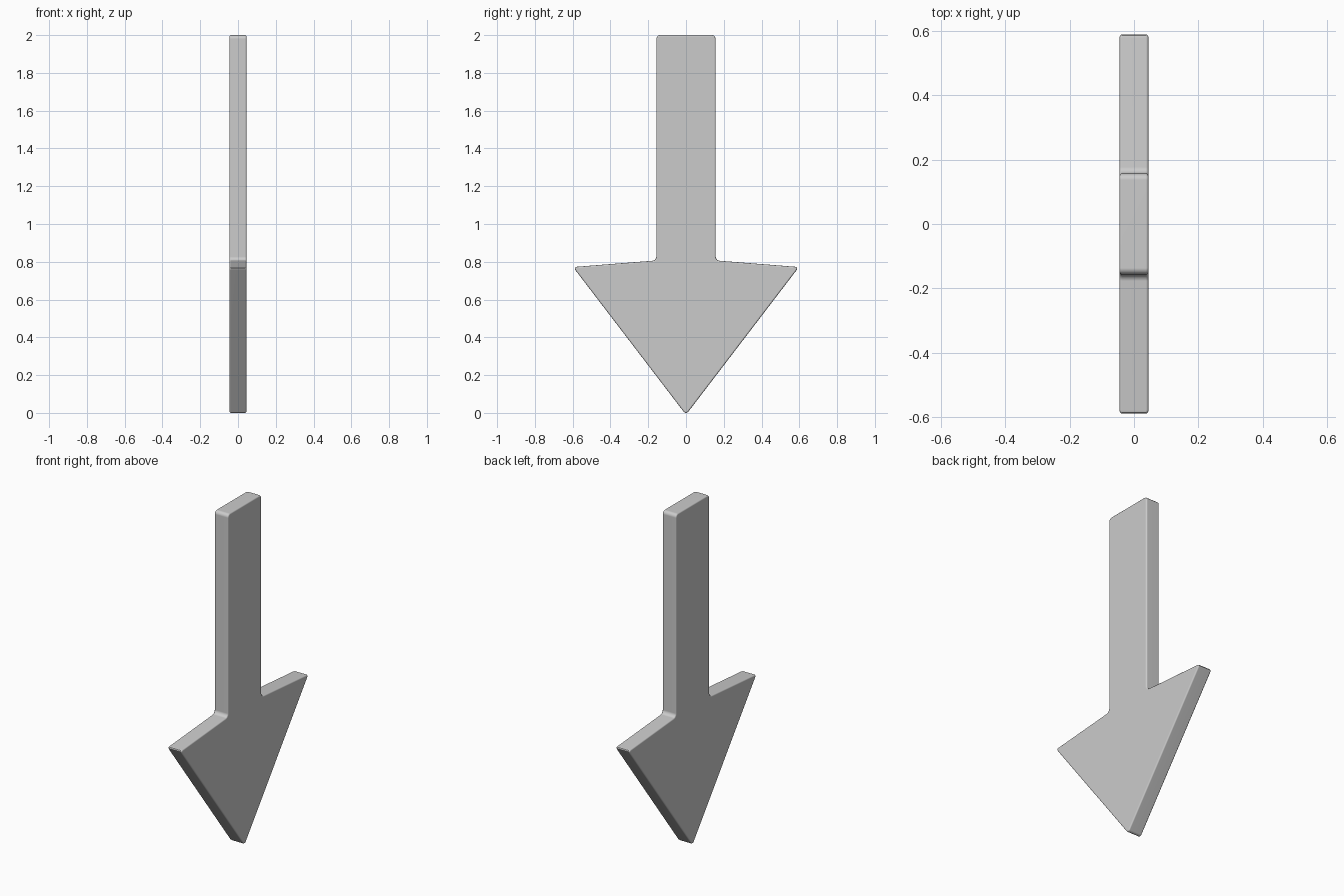
import bpy, bmesh

if "Cube" in bpy.data.objects:
    bpy.data.objects.remove(bpy.data.objects["Cube"])

HALF_T = 0.045

# Half outline of the arrow in (y, z), from tip to shaft top
half = [(0.598, 0.772), (0.157, 0.807), (0.157, 2.0)]
outline = [(0, -0.010)] + half + [(-y, z) for y, z in reversed(half)]

bm = bmesh.new()
face = bm.faces.new([bm.verts.new((-HALF_T, y, z)) for y, z in outline])

# Round the outline corners
bmesh.ops.bevel(bm, geom=bm.verts[:], offset=0.02, segments=3,
                profile=0.5, affect='VERTICES')

# Extrude to full thickness
ret = bmesh.ops.extrude_face_region(bm, geom=bm.faces[:])
moved = [g for g in ret["geom"] if isinstance(g, bmesh.types.BMVert)]
bmesh.ops.translate(bm, verts=moved, vec=(2 * HALF_T, 0, 0))
if not any(f.normal.x < -0.9 or f.calc_center_median().x < -HALF_T + 1e-4 for f in bm.faces):
    rim = [e for e in bm.edges if all(v.co.x < 0 for v in e.verts)]
    bmesh.ops.holes_fill(bm, edges=rim, sides=0)
bmesh.ops.recalc_face_normals(bm, faces=bm.faces[:])

# Soften the rims of both broad sides
rims = [e for e in bm.edges if abs(e.verts[0].co.x - e.verts[1].co.x) < 1e-5]
bmesh.ops.bevel(bm, geom=rims, offset=0.008, segments=3,
                profile=0.5, affect='EDGES', clamp_overlap=True)
bmesh.ops.recalc_face_normals(bm, faces=bm.faces[:])

mesh = bpy.data.meshes.new("down_arrow")
bm.to_mesh(mesh)
bm.free()
arrow = bpy.data.objects.new("down_arrow", mesh)
bpy.context.collection.objects.link(arrow)

# Smooth rounded edges, keep the broad sides flat
bpy.context.view_layer.objects.active = arrow
arrow.select_set(True)
bpy.ops.object.shade_smooth_by_angle(angle=0.7)
normals = arrow.modifiers.new("flat_sides", 'WEIGHTED_NORMAL')
normals.keep_sharp = True
